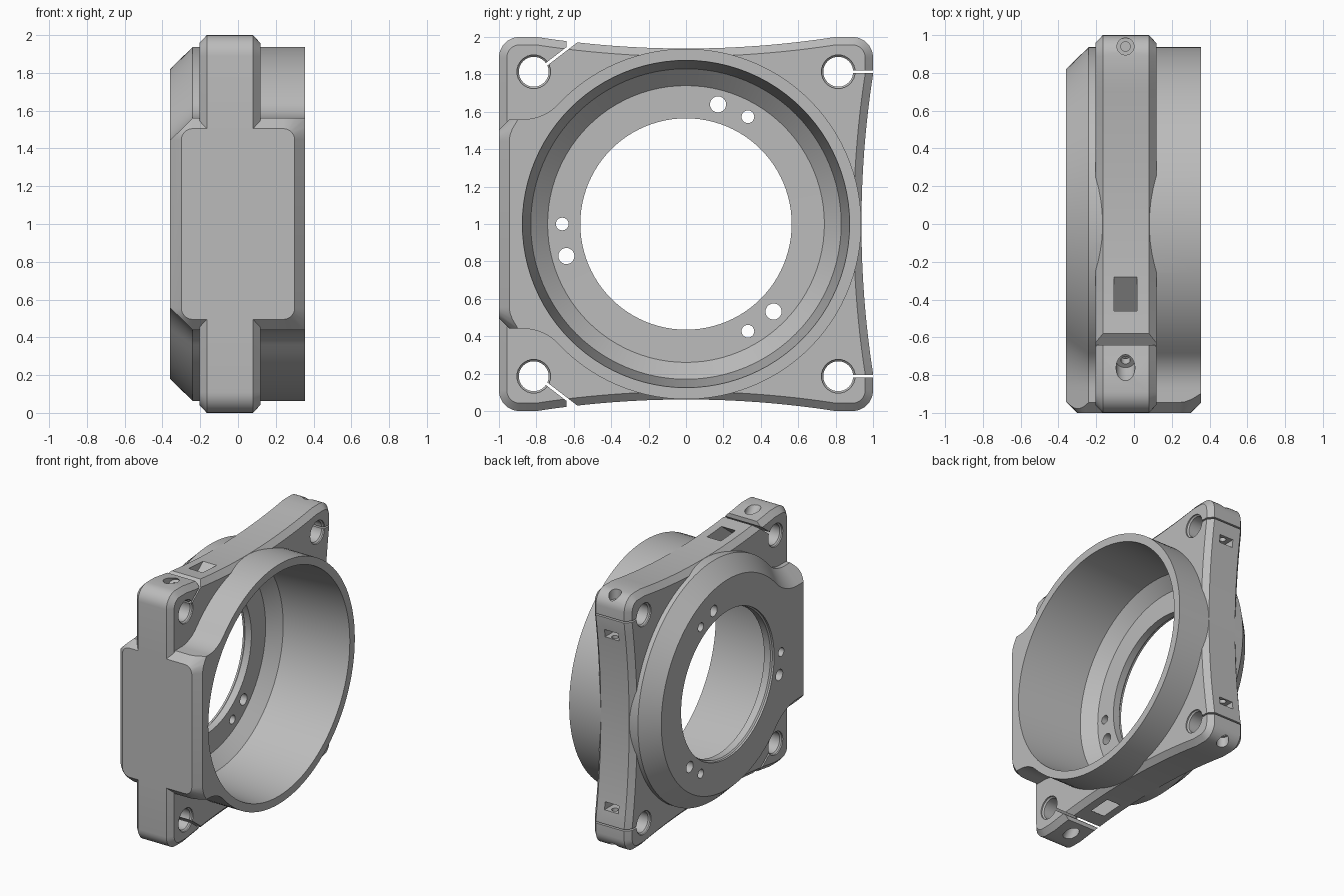
import bpy, bmesh, math
from mathutils import Vector, Matrix

old = bpy.data.objects.get("Cube")
if old:
    bpy.data.objects.remove(old, do_unlink=True)

MID = 1.0        # height of the bore axis
PLATE_X = -0.045 # middle of the flange plate

grey = bpy.data.materials.new("cast grey")
grey.use_nodes = True
grey.diffuse_color = (0.5, 0.5, 0.5, 1)
grey.node_tree.nodes["Principled BSDF"].inputs["Base Color"].default_value = (0.5, 0.5, 0.5, 1)


def arc(cy, cz, r, a0, a1, n):
    return [(cy + r * math.cos(math.radians(a0 + (a1 - a0) * i / n)),
             cz + r * math.sin(math.radians(a0 + (a1 - a0) * i / n))) for i in range(n + 1)]


def inset(pts, d):
    """Move a counter-clockwise outline inward by d."""
    out = []
    for i, p in enumerate(pts):
        p = Vector(p)
        e0 = (p - Vector(pts[i - 1])).normalized()
        e1 = (Vector(pts[(i + 1) % len(pts)]) - p).normalized()
        n = Vector((-e0.y - e1.y, e0.x + e1.x)).normalized()
        out.append(tuple(p + n * d / max(0.3, n.dot(Vector((-e0.y, e0.x))))))
    return out


def loft(name, sections, place=lambda t, a, b: (t, a, MID + b)):
    """Solid through matching outlines; each section is (distance, outline)."""
    bm = bmesh.new()
    rings = [[bm.verts.new(place(t, a, b)) for a, b in pts] for t, pts in sections]
    for r0, r1 in zip(rings, rings[1:]):
        for i in range(len(r0)):
            bm.faces.new((r0[i - 1], r0[i], r1[i], r1[i - 1]))
    bm.faces.new(rings[0])
    bm.faces.new(rings[-1])
    bmesh.ops.recalc_face_normals(bm, faces=bm.faces)
    mesh = bpy.data.meshes.new(name)
    bm.to_mesh(mesh)
    bm.free()
    mesh.materials.append(grey)
    obj = bpy.data.objects.new(name, mesh)
    bpy.context.collection.objects.link(obj)
    return obj


def turned(name, profile, cy=0, cz=0, n=32):
    """Solid of revolution about an axis along x; profile is (x, radius)."""
    return loft(name, [(x, arc(cy, cz, r, 0, 360 - 360 / n, n - 1)) for x, r in profile])


def drill(name, start, direction, r, length):
    rot = Vector((0, *direction)).to_track_quat('Z', 'Y').to_matrix()
    base = Vector((PLATE_X, start[0], MID + start[1]))
    circle = arc(0, 0, r, 0, 345, 23)
    return loft(name, [(0, circle), (length, circle)],
                lambda t, a, b: base + rot @ Vector((a, b, t)))


def slab(name, outline, x0, x1):
    return loft(name, [(x0, outline), (x1, outline)])


def combine(target, tool, operation):
    mod = target.modifiers.new(tool.name, 'BOOLEAN')
    mod.operation, mod.object, mod.solver = operation, tool, 'EXACT'
    bpy.context.view_layer.objects.active = target
    bpy.ops.object.modifier_apply(modifier=mod.name)
    bpy.data.objects.remove(tool, do_unlink=True)


# Round body with a mounting block that blends into its front
R, HALF, START, FILLET = 0.937, 0.56, -0.87, 0.255
swing = math.degrees(math.atan2(HALF + FILLET, -START))
upper = arc(0, 0, R, 0, 180 - swing, 40)
upper += arc(START, HALF + FILLET, FILLET, -swing, -90, 10)[1:]
upper.append((-1.3, HALF))
lower = [(y, -z) for y, z in reversed(upper[1:])]
outline = upper + lower
body = loft("body", [(-0.36, inset(outline, 0.117)), (-0.24, outline), (0.355, outline)])

# Chamfered front of the block
def round_rect(hx, hz, r):
    pts = []
    for sx, sz, a in ((1, 1, 0), (-1, 1, 90), (-1, -1, 180), (1, -1, 270)):
        pts += arc(sx * (hx - r), sz * (hz - r), r, a, a + 90, 6)
    return pts

front_trim = loft("front_trim", [(-1, round_rect(0.3, 0.505, 0.06)),
                                 (1.2, round_rect(2.5, 2.705, 2.26))],
                  lambda t, a, b: (a, t, MID + b))
combine(body, front_trim, 'INTERSECT')

# Flange plate: three hollow sides, a straight front, chamfered rims
def hollow(u):
    return 0.938 + 0.062 * min(1, (u / 0.8) ** 2)

steps = [-0.8 + 0.1 * i for i in range(17)]
C = 0.89
edge = [(u, -hollow(u)) for u in steps] + arc(C, -C, 0.11, -90, 0, 8)
edge += [(hollow(u), u) for u in steps] + arc(C, C, 0.11, 0, 90, 8)
edge += [(-u, hollow(u)) for u in steps] + arc(-C, C, 0.11, 90, 180, 8)
edge += arc(-C, -C, 0.11, 180, 270, 8)
rim = inset(edge, 0.042)
housing = loft("flange_housing", [(-0.205, rim), (-0.165, edge), (0.08, edge), (0.118, rim)])
combine(housing, body, 'UNION')

# Stepped bore
bore = turned("bore", [(-0.5, 0.575), (-0.345, 0.575), (-0.335, 0.565), (-0.28, 0.565),
                       (-0.279, 0.74), (-0.19, 0.83), (0.355, 0.875), (0.5, 0.887)], n=96)
combine(housing, bore, 'DIFFERENCE')

# Three pairs of small holes through the bore floor
for k in range(3):
    for angle, r in ((75, 0.043), (60, 0.034)):
        a = math.radians(angle + 120 * k)
        hole = turned("floor_hole", [(-0.5, r), (-0.1, r)],
                      0.662 * math.cos(a), 0.662 * math.sin(a), 24)
        combine(housing, hole, 'DIFFERENCE')

# Corner clamps, mirrored top and bottom
P = 0.814
along = Vector((0.79, 0.61))
across = Vector((-0.61, 0.79))
for s in (1, -1):
    def cut(tool):
        combine(housing, tool, 'DIFFERENCE')

    def flip(pts):
        return [(y, s * z) for y, z in pts]

    for y in (-P, P):
        cut(turned("rod_hole", [(-0.3, 0.09), (-0.195, 0.09), (-0.185, 0.08),
                                (0.098, 0.08), (0.108, 0.09), (0.3, 0.09)], y, s * P))
    # slanted front slit, its screw and nut slot
    cut(slab("front_slit", flip([(-0.78, 0.818), (-0.478, 1.05), (-0.64, 1.05),
                                 (-0.64, 0.945), (-0.78, 0.837)]), -0.5, 0.3))
    head = Vector((-0.755, 0.985))
    for r, reach in ((0.05, 0.055), (0.025, 0.26)):
        start = head + across * 0.1
        cut(drill("front_screw", (start.x, s * start.y), (-across.x, -s * across.y),
                  r, reach + 0.1))
    c = Vector((-0.40, 0.93))
    box = [c + along * a + across * b for a, b in
           ((-0.24, -0.06), (0.24, -0.06), (0.24, 0.06), (-0.24, 0.06))]
    cut(slab("front_nut_slot", flip([tuple(p) for p in box]), PLATE_X - 0.06, PLATE_X + 0.06))
    # level rear slit, its screw and nut slot
    cut(slab("rear_slit", flip([(P, P - 0.006), (1.1, P - 0.006),
                                (1.1, P + 0.006), (P, P + 0.006)]), -0.5, 0.3))
    for r, reach in ((0.045, 0.18), (0.025, 0.48)):
        cut(drill("rear_screw", (0.94, s * 1.1), (0, -s), r, reach))
    cut(slab("rear_nut_slot", flip([(0.87, 0.645), (1.1, 0.645), (1.1, 0.705), (0.87, 0.705)]),
             PLATE_X - 0.06, PLATE_X + 0.06))

# Smooth curves, sharp edges
bpy.ops.object.select_all(action='DESELECT')
housing.select_set(True)
bpy.context.view_layer.objects.active = housing
bpy.ops.object.shade_smooth_by_angle(angle=math.radians(25))
